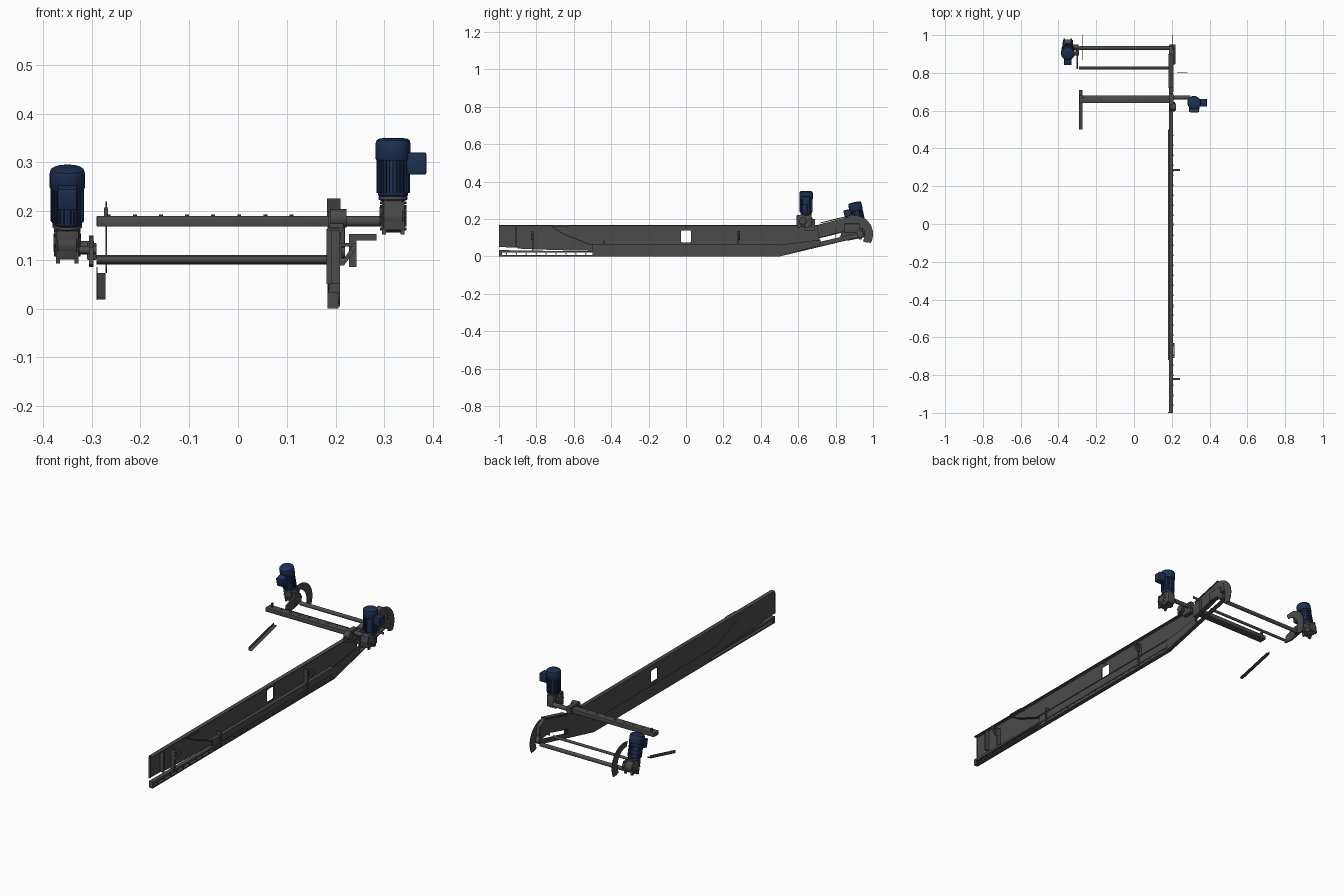
import bpy, bmesh, math
from mathutils import Vector, Matrix

if "Cube" in bpy.data.objects:
    bpy.data.objects.remove(bpy.data.objects["Cube"])

def material(name, c):
    m = bpy.data.materials.new(name)
    m.diffuse_color = (*c, 1)
    m.use_nodes = True
    m.node_tree.nodes["Principled BSDF"].inputs["Base Color"].default_value = m.diffuse_color
    return m

STEEL = material("dark_steel", (0.07, 0.07, 0.07))
NAVY = material("navy_paint", (0.012, 0.03, 0.085))
I = Matrix.Identity(4)

def finish(name, mesh, mat, M=I):
    mesh.transform(M)
    ob = bpy.data.objects.new(name, mesh)
    bpy.context.collection.objects.link(ob)
    mesh.materials.clear()
    mesh.materials.append(mat)
    return ob

def box(name, lo, hi, mat=STEEL, M=I, bevel=0):
    bm = bmesh.new()
    bmesh.ops.create_cube(bm, size=1)
    lo, hi = Vector(lo), Vector(hi)
    for v in bm.verts:
        v.co = Vector(((lo[i] + hi[i]) / 2 + v.co[i] * (hi[i] - lo[i]) for i in range(3)))
    if bevel:
        bmesh.ops.bevel(bm, geom=bm.edges[:], offset=bevel, segments=2, affect='EDGES', profile=0.5)
    me = bpy.data.meshes.new(name)
    bm.to_mesh(me)
    bm.free()
    return finish(name, me, mat, M)

def lathe(name, prof, mat=STEEL, M=I, n=32):
    # prof: (radius, height) pairs turned about local z
    bm = bmesh.new()
    rings = [[bm.verts.new((r * math.cos(2 * math.pi * k / n), r * math.sin(2 * math.pi * k / n), z))
              for k in range(n)] for r, z in prof]
    for a, b in zip(rings, rings[1:]):
        for k in range(n):
            bm.faces.new((a[k], a[(k + 1) % n], b[(k + 1) % n], b[k]))
    bm.faces.new(rings[0][::-1])
    bm.faces.new(rings[-1])
    me = bpy.data.meshes.new(name)
    bm.to_mesh(me)
    bm.free()
    return finish(name, me, mat, M)

def along_x(x, y, z):
    return Matrix.Translation((x, y, z)) @ Matrix.Rotation(math.pi / 2, 4, 'Y')

def rod(name, x0, x1, y, z, r, M=I, n=24):
    return lathe(name, [(r, 0), (r, x1 - x0)], STEEL, M @ along_x(x0, y, z), n)

def sheet(name, x0, x1, *loops, M=None):
    # flat outline in (y, z), later loops are holes, extruded from x0 to x1
    cu = bpy.data.curves.new(name, 'CURVE')
    cu.dimensions = '2D'
    cu.fill_mode = 'BOTH'
    cu.extrude = (x1 - x0) / 2
    for pts in loops:
        s = cu.splines.new('POLY')
        s.points.add(len(pts) - 1)
        for p, (a, b) in zip(s.points, pts):
            p.co = (a, b, 0, 1)
        s.use_cyclic_u = True
    tmp = bpy.data.objects.new("tmp", cu)
    bpy.context.collection.objects.link(tmp)
    bpy.context.view_layer.update()
    me = bpy.data.meshes.new_from_object(tmp.evaluated_get(bpy.context.evaluated_depsgraph_get()))
    bpy.data.objects.remove(tmp)
    if M is None:
        M = Matrix(((0, 0, 1, (x0 + x1) / 2), (1, 0, 0, 0), (0, 1, 0, 0), (0, 0, 0, 1)))
    return finish(name, me, STEEL, M)

def strip(name, x0, x1, path, t):
    # bent flange: constant vertical thickness t below the path
    return sheet(name, x0, x1, path + [(y, z - t) for y, z in reversed(path)])

def arc(cy, cz, r, a0, a1, n):
    return [(cy + r * math.cos(math.radians(a0 + (a1 - a0) * k / n)),
             cz + r * math.sin(math.radians(a0 + (a1 - a0) * k / n))) for k in range(n + 1)]

# side frame: web with window and discharge slot, flanges to the outside
window = [p for cy, cz, a in ((.018, .13, 0), (-.018, .13, 90), (-.018, .085, 180), (.018, .085, 270))
          for p in arc(cy, cz, .01, a, a + 90, 4)]
slot = [(.715, .078), (.715, .098), (.76, .108), (.87, .137), (.93, .128), (.90, .121)]
web = [(-1, .165), (.70, .165), (.72, .172), (.90, .216), (.94, .20), (.945, .11), (.5, .003),
       (-.45, .003), (-.5, .03), (-.7, .034), (-.9, .042), (-.905, .048), (-1, .05)]
sheet("side_web", .184, .188, web, window, slot)
strip("top_flange", .184, .206, [(-1, .167), (.70, .167), (.72, .173), (.90, .217)], .004)
strip("bottom_flange", .184, .206, [(-1, .004), (.5, .004), (.945, .11)], .004)
sheet("bottom_rail", .184, .206, [(-1, .004), (.5, .004), (.5, .028), (-.6, .028), (-1, .034)],
      [(-.985, .008), (-.985, .02), (.49, .02), (.49, .008)])
sheet("lower_cover", .199, .203, [(-.5, .004), (-.5, .062), (.5, .062), (.72, .09), (.72, .06), (.5, .004)])
strip("bent_lip", .181, .206, [(-.72, .163), (-.66, .125), (-.52, .068), (-.48, .064), (.5, .064)], .004)
sheet("discharge_cheek", .188, .208, [(.70, .162), (.73, .176), (.90, .22), (.94, .20), (.95, .15),
                                      (.87, .139), (.71, .10)])
strip("discharge_top_lip", .182, .21, [(.72, .182), (.90, .226)], .005)
sheet("front_end_lip", .181, .192, [(-1, .05), (-1, .16), (-.995, .16), (-.995, .05)])
for k in range(28):
    y = -.96 + k * .053
    rod("rail_bolt", .205, .208, y, .014, .004, n=8)

# uprights and outrigger brackets
for y, z0, z1 in ((-.91, .05, .16), (-.82, .02, .135), (-.44, .004, .085), (.28, .01, .135)):
    box("upright", (.186, y - .004, z0), (.209, y + .004, z1))
V = Matrix(((1, 0, 0, 0), (0, 0, 1, 0), (0, 1, 0, 0), (0, 0, 0, 1)))
for y in (-.82, .285):
    sheet("outrigger", -.005, .005, [(.205, .135), (.243, .135), (.243, .124), (.217, .088), (.205, .088)],
          [(.212, .127), (.234, .127), (.214, .098)], M=Matrix.Translation((0, y, 0)) @ V)
sheet("corner_bracket", -.0015, .0015, [(.228, .085), (.243, .085), (.243, .14), (.284, .14), (.284, .153),
      (.228, .153)], M=Matrix.Translation((0, .80, 0)) @ V)
# handle and its posts
box("handle", (.208, -.71, .158), (.214, -.63, .164))
for y in (-.71, -.635):
    box("handle_post", (.186, y, .156), (.213, y + .005, .166))
rod("window_frame_stud", .188, .21, 0, .155, .006, n=12)

# hooked end guards on both sides
hook = arc(.90, .12, .10, 108, -28, 20) + [(.965, .074)] + arc(.882, .118, .073, -30, 92, 14)
for x in (-.272, .203):
    sheet("end_guard", x, x + .003, hook)
sheet("drive_plate", -.305, -.296, [(.82, .09), (.83, .125), (.90, .15), (.945, .145), (.945, .10), (.87, .085)])
box("bearing_block", (-.31, .90, .10), (-.29, .94, .135), bevel=.003)
rod("drive_roller", -.29, .19, .932, .10, .010)
rod("return_rod", -.29, .19, .826, .10, .007)
rod("roller_hub", .188, .219, .932, .12, .018)
box("take_up_block", (.20, .845, .125), (.219, .93, .175), bevel=.003)

# upper cross beam with bolts, end bearing and drive shaft
box("cross_beam", (-.29, .64, .168), (.19, .68, .19), bevel=.002)
rod("cross_shaft", .18, .30, .67, .179, .011)
for k in range(8):
    lathe("beam_bolt", [(.004, .188), (.004, .193)], M=Matrix.Translation((-.265 + k * .0535, .66, 0)), n=8)
rod("shaft_bearing", .19, .222, .62, .185, .019)
box("bearing_foot", (.188, .595, .163), (.216, .645, .175))
box("beam_mount", (.186, .63, .14), (.21, .69, .20))
box("level_sensor", (-.275, .664, .19), (-.267, .676, .207))

# sloping angle strip on the far side
strip("far_angle_side", -.29, -.288, [(.5, .034), (.71, .085)], .016)
strip("far_angle_base", -.29, -.272, [(.5, .022), (.71, .073)], .003)

def gear_motor(M, box_dir, gy):
    # worm gearbox around the cross axis, motor standing on local z
    L = along_x(-.024, gy, 0)
    lathe("gearbox_housing", [(.018, -.004), (.022, .0), (.034, .005), (.034, .043), (.022, .048), (.018, .052)],
          M=M @ L)
    box("gearbox_body", (-.02, gy - .032, -.03), (.02, .03, .032), M=M, bevel=.004)
    for s in (-1, 1):
        for a in (-.022, .022):
            box("gearbox_foot", (s * .019 - .004, gy + a - .008, -.038), (s * .019 + .004, gy + a + .008, .03), M=M)
    for k in range(8):
        a = k * math.pi / 4
        rod("gearbox_bolt", -.027, .027, gy + .027 * math.cos(a), .027 * math.sin(a), .003, M, 8)
    lathe("motor_flange", [(.022, .02), (.022, .030), (.030, .034), (.030, .040)], M=M)
    lathe("motor_body", [(.028, .040), (.031, .043), (.031, .115), (.029, .12)], NAVY, M)
    for k in range(28):
        R = Matrix.Rotation(2 * math.pi * k / 28, 4, 'Z')
        box("cooling_fin", (.029, -.0009, .047), (.0345, .0009, .114), NAVY, M @ R)
    lathe("fan_cover", [(.034, .114), (.036, .117), (.036, .148), (.034, .155), (.028, .159), (.012, .160)], NAVY, M)
    R = Matrix.Rotation(box_dir, 4, 'Z')
    box("terminal_box", (.028, -.02, .085), (.068, .02, .13), NAVY, M @ R, bevel=.003)

gear_motor(Matrix.Translation((.318, .642, .19)), 0, -.018)
tilt = Matrix.Translation((-.35, .936, .134)) @ Matrix.Rotation(math.radians(13), 4, 'X')
gear_motor(tilt, -math.pi / 2, .008)
rod("motor_coupling", -.33, -.295, .936, .125, .014)
rod("coupling_pin", -.325, -.29, .90, .12, .008)

for ob in bpy.context.collection.objects:
    ob.select_set(True)
    bpy.context.view_layer.objects.active = ob
bpy.ops.object.shade_smooth_by_angle(angle=math.radians(35))
